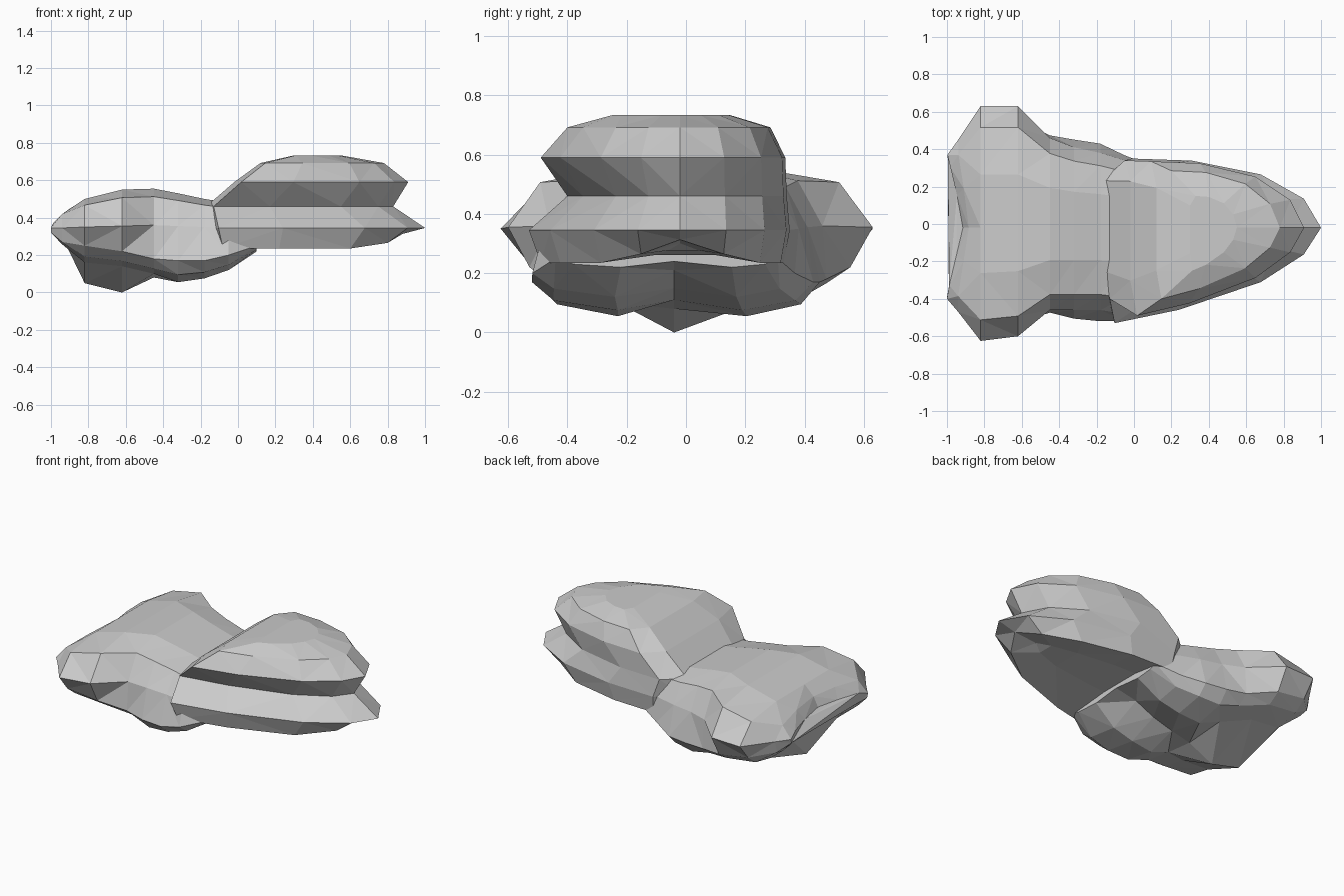
import bpy, bmesh

if "Cube" in bpy.data.objects:
    bpy.data.objects.remove(bpy.data.objects["Cube"])


def loft(name, rings):
    # Skin a closed solid through matching rings of points
    bm = bmesh.new()
    rows = [[bm.verts.new(p) for p in ring] for ring in rings]
    n = len(rows[0])
    for a, b in zip(rows, rows[1:]):
        for i in range(n):
            j = (i + 1) % n
            bm.faces.new((a[i], a[j], b[j], b[i]))
    bm.faces.new(rows[0])
    bm.faces.new(rows[-1])
    bmesh.ops.triangulate(bm, faces=bm.faces[:])
    bmesh.ops.recalc_face_normals(bm, faces=bm.faces[:])
    mesh = bpy.data.meshes.new(name)
    bm.to_mesh(mesh)
    bm.free()
    obj = bpy.data.objects.new(name, mesh)
    bpy.context.collection.objects.link(obj)
    return obj


# Egg-shaped slab with overhanging dome: stacked horizontal outlines
EGG = [(0, -.6), (.04, -1), (.34, -.86), (.72, -.57), (.92, -.28), (1, 0),
       (.92, .42), (.72, .77), (.4, .97), (.12, 1), (0, .7), (0, 0)]


def egg_ring(z, x0, x1, front, back, lift=0):
    ring = []
    for u, v in EGG:
        y = -.02 + v * ((back + .02) if v > 0 else (-.02 - front))
        ring.append((x0 + u * (x1 - x0), y, z + lift * max(0, u - .87)))
    return ring


dome = loft("front_slab_and_dome", [egg_ring(*level) for level in (
    (.262, -.05, .72, -.16, .13, .3),
    (.235, -.12, .88, -.49, .33, .6),
    (.345, -.15, 1.0, -.53, .35),
    (.46, -.17, .83, -.40, .34),
    (.59, -.02, .91, -.49, .335),
    (.692, .12, .78, -.40, .285),
    (.733, .30, .55, -.25, .15))])


# Lobed rear body: cross-sections along x with a keel and two feet
def body_ring(x, front, back, side, top, flare, edge, foot, keel, bend=0):
    shoulder = side + .78 * (top - side)
    half = [(1, side), (.82, shoulder), (.42, top)]
    under = [(.50, foot), (.86 * flare, foot + .35 * (edge - foot)),
             (flare, edge)]
    pts = [(front * f, z) for f, z in half] + [(-.02, top)]
    pts += [(back * f, z) for f, z in reversed(half)]
    pts += [(back * f, z) for f, z in reversed(under)] + [(-.04, keel)]
    pts += [(front * f, z) for f, z in under]
    return [(x + bend * max(0, 1 - abs(y) / .38), y, z) for y, z in pts]


body = loft("rock_body", [body_ring(*s) for s in (
    (-1.0, -.40, .37, .345, .38, .98, .32, .31, .30, .09),
    (-.94, -.47, .45, .345, .44, .95, .27, .25, .23, .06),
    (-.82, -.625, .63, .35, .50, .87, .25, .16, .05),
    (-.62, -.60, .63, .355, .55, .88, .22, .14, .0),
    (-.45, -.46, .46, .36, .555, 1.03, .18, .10, .08),
    (-.32, -.46, .41, .355, .53, 1.10, .17, .055, .11),
    (-.18, -.46, .38, .35, .50, 1.13, .17, .075, .15),
    (-.05, -.48, .34, .345, .48, 1.08, .20, .12, .21),
    (.10, -.44, .31, .34, .45, 1.0, .25, .22, .24))])

# Merge both into one solid
mod = body.modifiers.new("merge", 'BOOLEAN')
mod.operation = 'UNION'
mod.solver = 'EXACT'
mod.object = dome
bpy.context.view_layer.objects.active = body
body.select_set(True)
bpy.ops.object.modifier_apply(modifier=mod.name)
bpy.data.objects.remove(dome, do_unlink=True)
